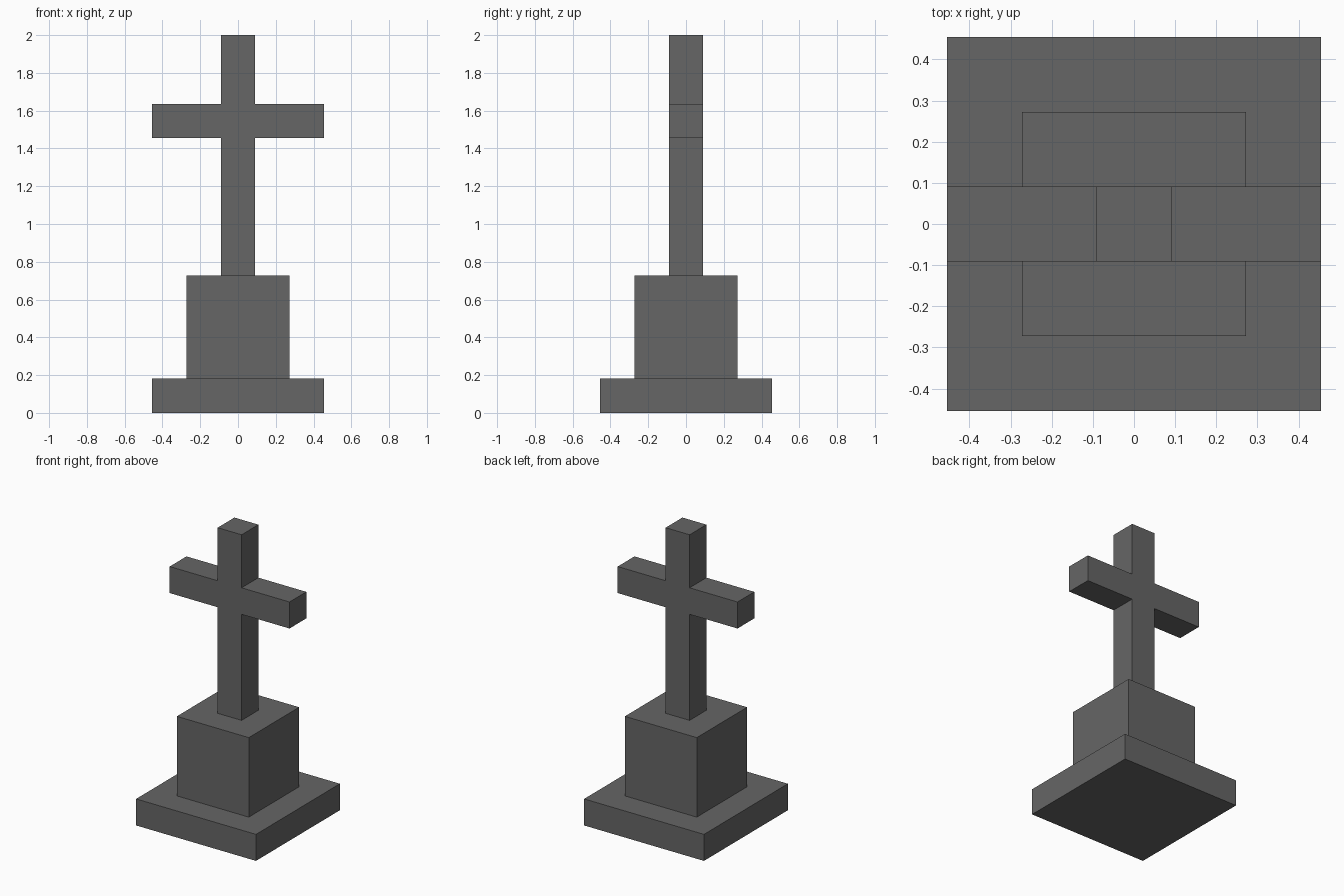
import bpy, bmesh

if "Cube" in bpy.data.objects:
    bpy.data.objects.remove(bpy.data.objects["Cube"])

U = 2 / 11  # module: the whole monument is 11 units tall

stone = bpy.data.materials.new("dark_grey_stone")
stone.diffuse_color = (0.133, 0.133, 0.133, 1)
stone.use_nodes = True
stone.node_tree.nodes["Principled BSDF"].inputs["Base Color"].default_value = stone.diffuse_color


def extrude_profile(name, points, depth):
    """Extrude an x-z outline (in modules) along y, centred on y = 0."""
    bm = bmesh.new()
    face = bm.faces.new([bm.verts.new((x * U, -depth * U / 2, z * U)) for x, z in points])
    ext = bmesh.ops.extrude_face_region(bm, geom=[face], use_keep_orig=True)
    verts = [g for g in ext["geom"] if isinstance(g, bmesh.types.BMVert)]
    bmesh.ops.translate(bm, verts=verts, vec=(0, depth * U, 0))
    bmesh.ops.recalc_face_normals(bm, faces=bm.faces)
    mesh = bpy.data.meshes.new(name)
    bm.to_mesh(mesh)
    bm.free()
    mesh.materials.append(stone)
    obj = bpy.data.objects.new(name, mesh)
    bpy.context.collection.objects.link(obj)
    return obj


def mirrored(right_half):
    """Complete an outline from its right half, listed bottom to top."""
    return right_half + [(-x, z) for x, z in reversed(right_half)]


# Stepped base
extrude_profile("base_slab", mirrored([(2.5, 0), (2.5, 1)]), 5)
extrude_profile("pedestal", mirrored([(1.5, 1), (1.5, 4)]), 3)

# Cross: post and arms as one outline
extrude_profile("cross", mirrored([(0.5, 4), (0.5, 8), (2.5, 8),
                                   (2.5, 9), (0.5, 9), (0.5, 11)]), 1)
